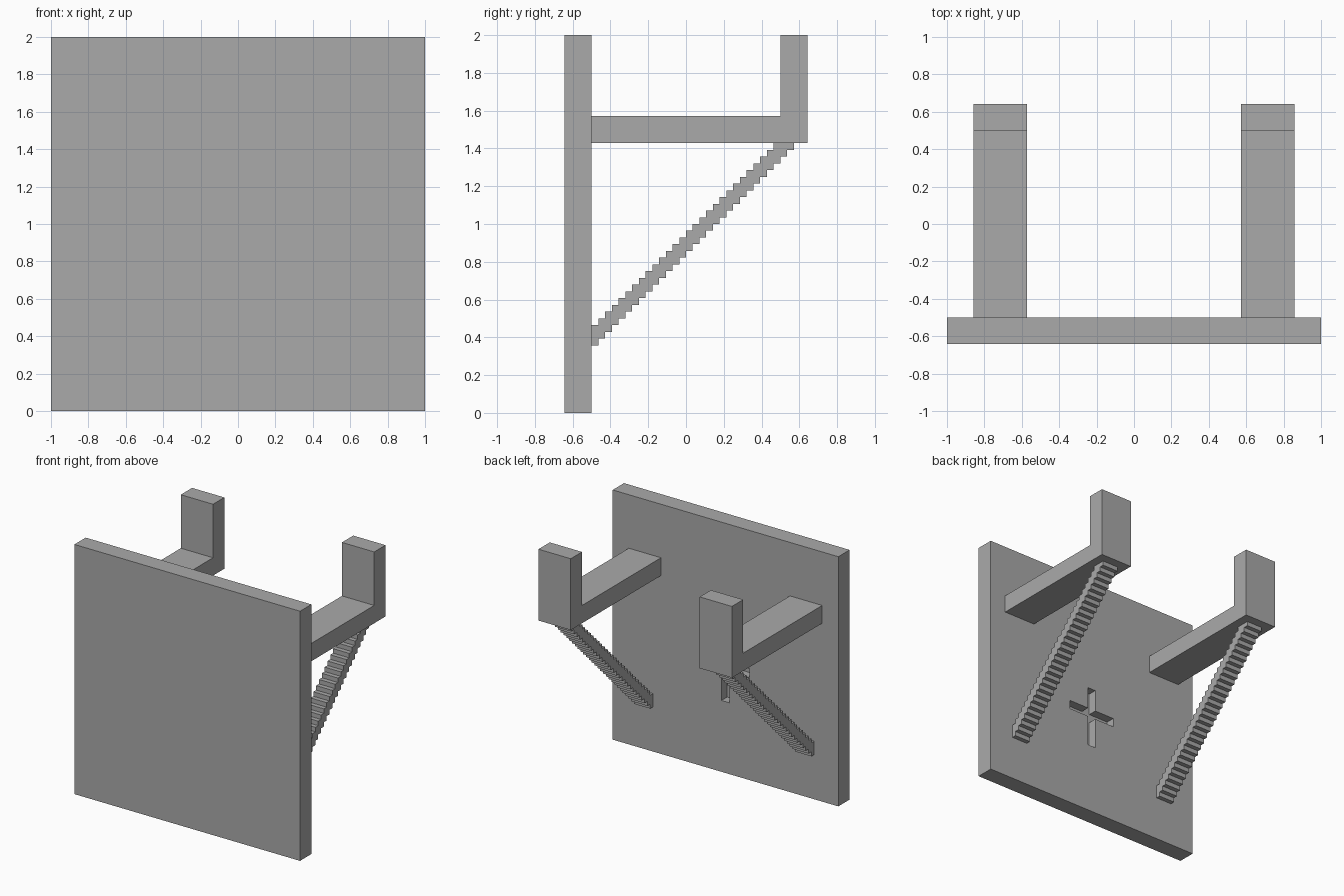
import bpy
import bmesh

cube = bpy.data.objects.get("Cube")
if cube:
    bpy.data.objects.remove(cube, do_unlink=True)

U = 1 / 14      # design grid
STEP = U / 2    # tread and riser of the stepped struts

grey = bpy.data.materials.new("plain_grey")
grey.use_nodes = True
colour = (0.4, 0.4, 0.4, 1)
grey.diffuse_color = colour
grey.node_tree.nodes["Principled BSDF"].inputs["Base Color"].default_value = colour


def extrude(name, outline, offset, plane="x"):
    """Extrude a flat outline along x (points are y, z) or y (points are x, z)."""
    start, end = offset
    bm = bmesh.new()
    if plane == "x":
        verts = [bm.verts.new((start, a, b)) for a, b in outline]
        move = (end - start, 0, 0)
    else:
        verts = [bm.verts.new((a, start, b)) for a, b in outline]
        move = (0, end - start, 0)
    face = bm.faces.new(verts)
    top = bmesh.ops.extrude_face_region(bm, geom=[face])["geom"]
    bmesh.ops.translate(bm, vec=move,
                        verts=[v for v in top if isinstance(v, bmesh.types.BMVert)])
    bmesh.ops.recalc_face_normals(bm, faces=bm.faces)
    mesh = bpy.data.meshes.new(name)
    bm.to_mesh(mesh)
    bm.free()
    mesh.materials.append(grey)
    obj = bpy.data.objects.new(name, mesh)
    bpy.context.collection.objects.link(obj)
    return obj


# Square panel
front, back, end = -9 * U, -7 * U, 9 * U
panel = extrude("panel", [(-1, 0), (1, 0), (1, 2), (-1, 2)], (front, back), "y")

# Cross-shaped recess in the rear of the panel
h, arm, low, mid, top = U / 2, 3 * U, 8 * U, 12 * U, 15 * U
right_half = [(h, low), (h, mid - h), (arm, mid - h), (arm, mid + h), (h, mid + h), (h, top)]
cross = right_half + [(-x, z) for x, z in reversed(right_half)]
cutter = extrude("recess_cutter", cross, (back - U, back + U), "y")
cutter.hide_render = True
cutter.hide_viewport = True
cut = panel.modifiers.new("recess", "BOOLEAN")
cut.operation = "DIFFERENCE"
cut.solver = "EXACT"
cut.object = cutter

# Hook profile: horizontal arm with an upright tip
under, over = 20 * U, 22 * U
hook = [(back, under), (end, under), (end, 2), (7 * U, 2), (7 * U, over), (back, over)]

# Stepped strut profile: lower staircase out, upper staircase back
lower, upper = [], []
for i in range(30):
    y, z = back + i * STEP, 5 * U + i * STEP
    lower += [(y, z), (y + STEP, z)]
    if i < 28:
        upper += [(y, z + 3 * STEP), (y + STEP, z + 3 * STEP)]
strut = lower + [(back + 30 * STEP, under)] + upper[::-1]

for side, sign in (("left", 1), ("right", -1)):
    extrude(side + "_hook", hook, (sign * 8 * U, sign * 12 * U))
    extrude(side + "_strut", strut, (sign * 9 * U, sign * 11 * U))
